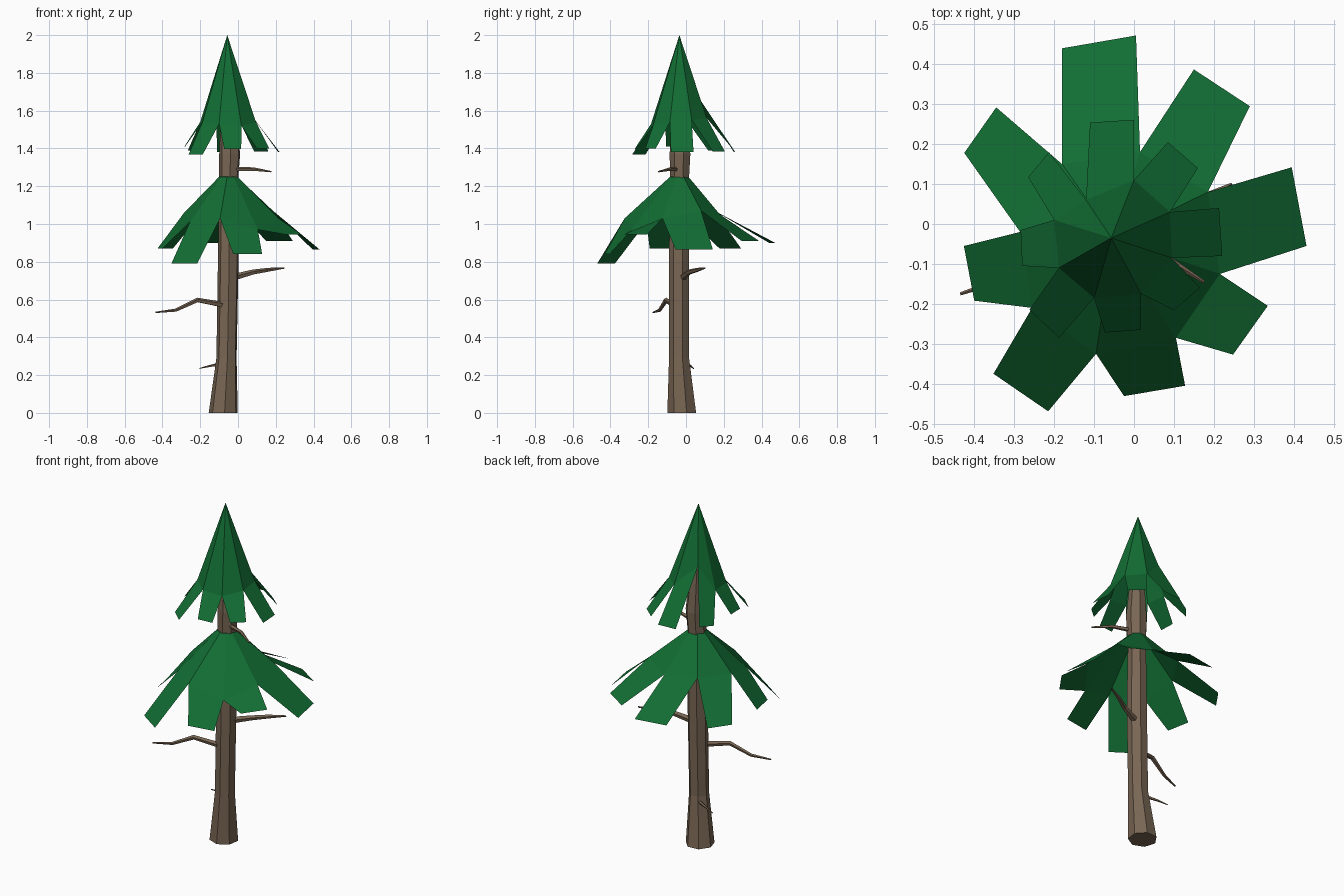
import bpy, bmesh, math
from mathutils import Vector


def material(name, rgb):
    m = bpy.data.materials.new(name)
    m.diffuse_color = (*rgb, 1)
    return m


BARK = material("bark brown", (0.19, 0.133, 0.088))
LEAF = material("pine green", (0.006, 0.155, 0.034))


def finish(name, bm, mat):
    me = bpy.data.meshes.new(name)
    bm.to_mesh(me)
    bm.free()
    me.materials.append(mat)
    ob = bpy.data.objects.new(name, me)
    bpy.context.collection.objects.link(ob)
    return ob


def tube(name, path, radii, sides, mat, level=False):
    """Faceted tube through path; level keeps every ring horizontal."""
    bm = bmesh.new()
    pts = [Vector(p) for p in path]
    rings = []
    for i, (p, r) in enumerate(zip(pts, radii)):
        d = pts[min(i + 1, len(pts) - 1)] - pts[max(i - 1, 0)]
        if level:
            u, v = Vector((1, 0, 0)), Vector((0, 1, 0))
        else:
            u = d.cross(Vector((0, 0, 1))).normalized()
            v = u.cross(d).normalized()
        ring = []
        for k in range(sides):
            a = 2 * math.pi * k / sides + 0.3
            ring.append(bm.verts.new(p + r * (math.cos(a) * u + math.sin(a) * v)))
        rings.append(ring)
    for a, b in zip(rings, rings[1:]):
        for k in range(sides):
            n = (k + 1) % sides
            bm.faces.new((a[k], a[n], b[n], b[k]))
    bm.faces.new(rings[0][::-1])
    bm.faces.new(rings[-1])
    bmesh.ops.recalc_face_normals(bm, faces=bm.faces)
    return finish(name, bm, mat)


def canopy(name, apex, valleys, tips, crown=None):
    """Tent of eight sides; each side continues into a drooping blade.
    tips rows: x1, y1, x2, y2, z, listed clockwise from the back."""
    bm = bmesh.new()
    n = len(valleys)
    top = bm.verts.new(apex)
    low = [bm.verts.new(v) for v in valleys]
    ring = None
    if crown:
        r, z = crown
        ring = []
        for v in valleys:
            d = Vector((v[0] - apex[0], v[1] - apex[1], 0)).normalized() * r
            ring.append(bm.verts.new((apex[0] + d.x, apex[1] + d.y, z)))
    for i in range(n):
        j = (i + 1) % n
        if ring:
            bm.faces.new((top, ring[j], ring[i]))
            bm.faces.new((ring[i], ring[j], low[j], low[i]))
        else:
            bm.faces.new((top, low[j], low[i]))
        x1, y1, x2, y2, z = tips[i]
        a, b = bm.verts.new((x1, y1, z)), bm.verts.new((x2, y2, z))
        bm.faces.new((low[i], low[j], b, a))
    return finish(name, bm, LEAF)


# trunk: flared foot, nearly straight shaft, tapering inside the treetop
tube("trunk",
     [(-0.077, -0.02, 0), (-0.06, -0.035, 0.29), (-0.051, -0.035, 0.8),
      (-0.05, -0.033, 1.2), (-0.043, -0.03, 1.37), (-0.055, -0.035, 1.72)],
     [0.079, 0.055, 0.056, 0.05, 0.057, 0.03], 7, BARK, level=True)

# bare branches
tube("right_branch", [(-0.03, -0.02, 0.715), (0.08, 0.015, 0.745),
                      (0.16, 0.06, 0.757), (0.245, 0.1, 0.767)],
     [0.019, 0.014, 0.011, 0.004], 5, BARK)
tube("left_branch", [(-0.07, -0.06, 0.57), (-0.215, -0.105, 0.597),
                     (-0.33, -0.14, 0.543), (-0.435, -0.175, 0.532)],
     [0.016, 0.013, 0.009, 0.004], 5, BARK)
tube("low_twig", [(-0.08, 0.0, 0.26), (-0.15, 0.025, 0.248), (-0.205, 0.04, 0.235)],
     [0.01, 0.006, 0.002], 5, BARK)
tube("high_branch", [(-0.02, -0.05, 1.29), (0.08, -0.085, 1.29), (0.175, -0.145, 1.277)],
     [0.013, 0.01, 0.004], 5, BARK)

# lower skirt of foliage
canopy("lower_foliage", (-0.05, -0.035, 1.26),
       [(-0.18, 0.15, 1.07), (0.015, 0.18, 1.05), (0.185, 0.08, 1.07), (0.215, -0.125, 1.03),
        (0.105, -0.285, 0.97), (-0.095, -0.325, 1.03), (-0.255, -0.21, 1.01), (-0.285, -0.02, 1.06)],
       [(-0.18, 0.44, 0.005, 0.472, 0.9), (0.15, 0.387, 0.29, 0.295, 0.91),
        (0.395, 0.142, 0.432, -0.055, 0.865), (0.335, -0.205, 0.248, -0.327, 0.945),
        (0.128, -0.405, -0.025, -0.431, 0.84), (-0.215, -0.469, -0.352, -0.375, 0.792),
        (-0.4, -0.192, -0.426, -0.055, 0.87), (-0.425, 0.178, -0.345, 0.292, 0.87)],
       crown=(0.05, 1.25))

# pointed treetop
canopy("upper_foliage", (-0.057, -0.035, 2.0),
       [(-0.12, 0.06, 1.68), (0.0, 0.11, 1.56), (0.09, 0.03, 1.55), (0.095, -0.085, 1.54),
        (0.018, -0.175, 1.52), (-0.1, -0.185, 1.53), (-0.188, -0.11, 1.54), (-0.2, 0.01, 1.54)],
       [(-0.11, 0.254, 0.0, 0.261, 1.38), (0.085, 0.205, 0.16, 0.14, 1.385),
        (0.213, 0.04, 0.221, -0.08, 1.38), (0.165, -0.16, 0.1, -0.216, 1.4),
        (0.017, -0.265, -0.073, -0.272, 1.397), (-0.187, -0.285, -0.262, -0.215, 1.367),
        (-0.28, -0.105, -0.284, -0.015, 1.41), (-0.265, 0.117, -0.213, 0.18, 1.39)])
